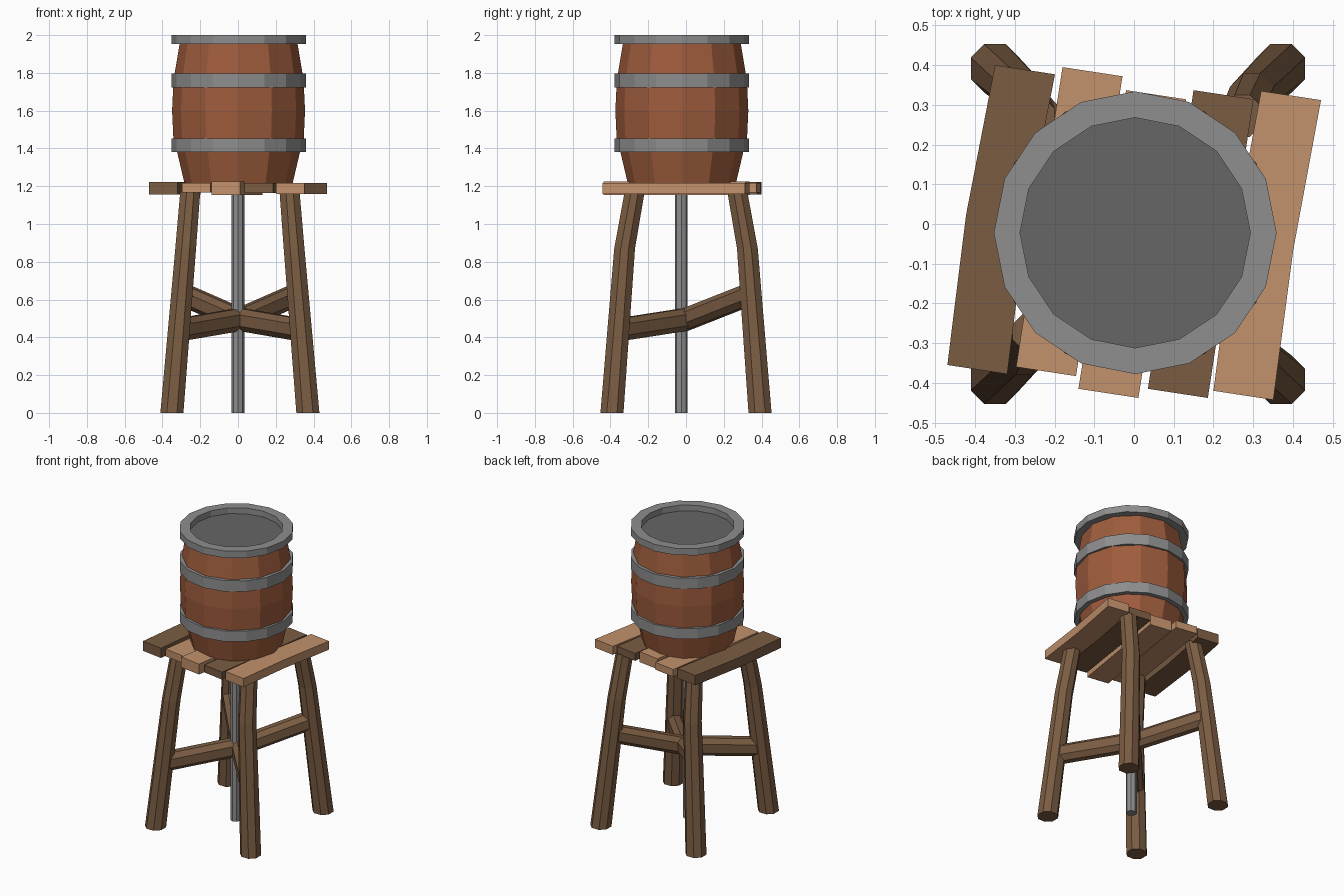
import bpy, bmesh, math
from mathutils import Vector

if "Cube" in bpy.data.objects:
    bpy.data.objects.remove(bpy.data.objects["Cube"])


def lin(c):
    c /= 255
    return c / 12.92 if c <= 0.04045 else ((c + 0.055) / 1.055) ** 2.4


def material(name, r, g, b):
    m = bpy.data.materials.new(name)
    m.diffuse_color = (lin(r), lin(g), lin(b), 1)
    m.use_nodes = True
    m.node_tree.nodes["Principled BSDF"].inputs["Base Color"].default_value = m.diffuse_color
    return m


DARK = material("dark wood", 122, 92, 66)
LIGHT = material("light wood", 194, 145, 108)
BARREL = material("barrel wood", 158, 92, 61)
METAL = material("grey metal", 142, 142, 142)
LID = material("dark grey lid", 102, 102, 102)


def loft(name, rings, mat, closed=False):
    """Skin a list of equal-length point rings; cap the ends or close the loop."""
    bm = bmesh.new()
    vs = [[bm.verts.new(p) for p in ring] for ring in rings]
    n = len(vs[0])
    count = len(vs) if closed else len(vs) - 1
    for i in range(count):
        a, b = vs[i], vs[(i + 1) % len(vs)]
        for j in range(n):
            k = (j + 1) % n
            bm.faces.new((a[j], a[k], b[k], b[j]))
    if not closed:
        bm.faces.new(vs[0])
        bm.faces.new(vs[-1])
    bmesh.ops.recalc_face_normals(bm, faces=bm.faces)
    me = bpy.data.meshes.new(name)
    bm.to_mesh(me)
    bm.free()
    me.materials.append(mat)
    ob = bpy.data.objects.new(name, me)
    bpy.context.collection.objects.link(ob)
    return ob


def circle(r, z, n, cx=0.003, cy=-0.022):
    return [(cx + r * math.cos(2 * math.pi * i / n),
             cy + r * math.sin(2 * math.pi * i / n), z) for i in range(n)]


def chamfered(centre, u, v, h, w, c):
    """Chamfered rectangle spanned by directions u (half h) and v (half w)."""
    pts = [(h, w - c), (h - c, w), (c - h, w), (-h, w - c),
           (-h, c - w), (c - h, -w), (h - c, -w), (h, c - w)]
    return [Vector(centre) + Vector(u) * a + Vector(v) * b for a, b in pts]


# Barrel body
profile = [(0.285, 1.21), (0.325, 1.38), (0.345, 1.45), (0.352, 1.6),
           (0.346, 1.725), (0.338, 1.8), (0.312, 1.955)]
loft("barrel_body", [circle(r, z, 12) for r, z in profile], BARREL)

# Hoops and rim
for name, z0, z1, inner in [("lower_hoop", 1.38, 1.452, 0.325),
                            ("upper_hoop", 1.722, 1.797, 0.325),
                            ("barrel_rim", 1.953, 2.0, 0.29)]:
    loft(name, [circle(inner, z0, 16), circle(0.356, z0, 16),
                circle(0.356, z1, 16), circle(inner, z1, 16)], METAL, True)

# Recessed lid and drain pipe
loft("barrel_lid", [circle(0.30, 1.954, 16), circle(0.30, 1.96, 16)], LID)
loft("drain_pipe", [circle(0.034, z, 8, 0, -0.025) for z in (0, 1.215)], METAL)

# Platform planks: back-left corner, front-left corner, thickness range, colour
planks = [((-0.35, 0.40), (-0.47, -0.355), 1.155, 1.222, DARK, 0.013),
          ((-0.18, 0.395), (-0.297, -0.36), 1.166, 1.216, LIGHT, 0),
          ((-0.02, 0.337), (-0.14, -0.415), 1.153, 1.224, LIGHT, 0),
          ((0.15, 0.337), (0.035, -0.415), 1.165, 1.216, DARK, 0),
          ((0.32, 0.335), (0.20, -0.42), 1.16, 1.218, LIGHT, 0.01)]
for i, (b, f, z0, z1, mat, bend) in enumerate(planks):
    w = Vector((0.151, -0.023))
    b, f = Vector(b), Vector(f)
    m = (b + f) / 2 - Vector((bend, 0))
    rings = [[(p.x, p.y, z0), ((p + w).x, (p + w).y, z0),
              ((p + w).x, (p + w).y, z1), (p.x, p.y, z1)] for p in (b, m, f)]
    loft("plank_%d" % (i + 1), rings, mat)

# Splayed bent legs, and braces meeting at the centre
for sx, side in ((-1, "left"), (1, "right")):
    for sy, end in ((-1, "front"), (1, "back")):
        path = [(0.36, 0.392, 0, 0.061), (0.287, 0.325, 0.87, 0.055),
                (0.263, 0.272, 1.17, 0.053)]
        loft("%s_%s_leg" % (end, side),
             [chamfered((0.01 + sx * x, sy * y, z), (1, 0, 0), (0, 1, 0), h, h, 0.034)
              for x, y, z, h in path], DARK)
        across = Vector((-sy * 0.36, sx * 0.32, 0)).normalized()
        z_end = 0.44 if sy < 0 else 0.635
        loft("%s_%s_brace" % (end, side),
             [chamfered(p, (0, 0, 1), across, 0.06, 0.05, 0.03)
              for p in ((0.01, 0, 0.495), (0.01 + sx * 0.32, sy * 0.355, z_end))],
             DARK)
